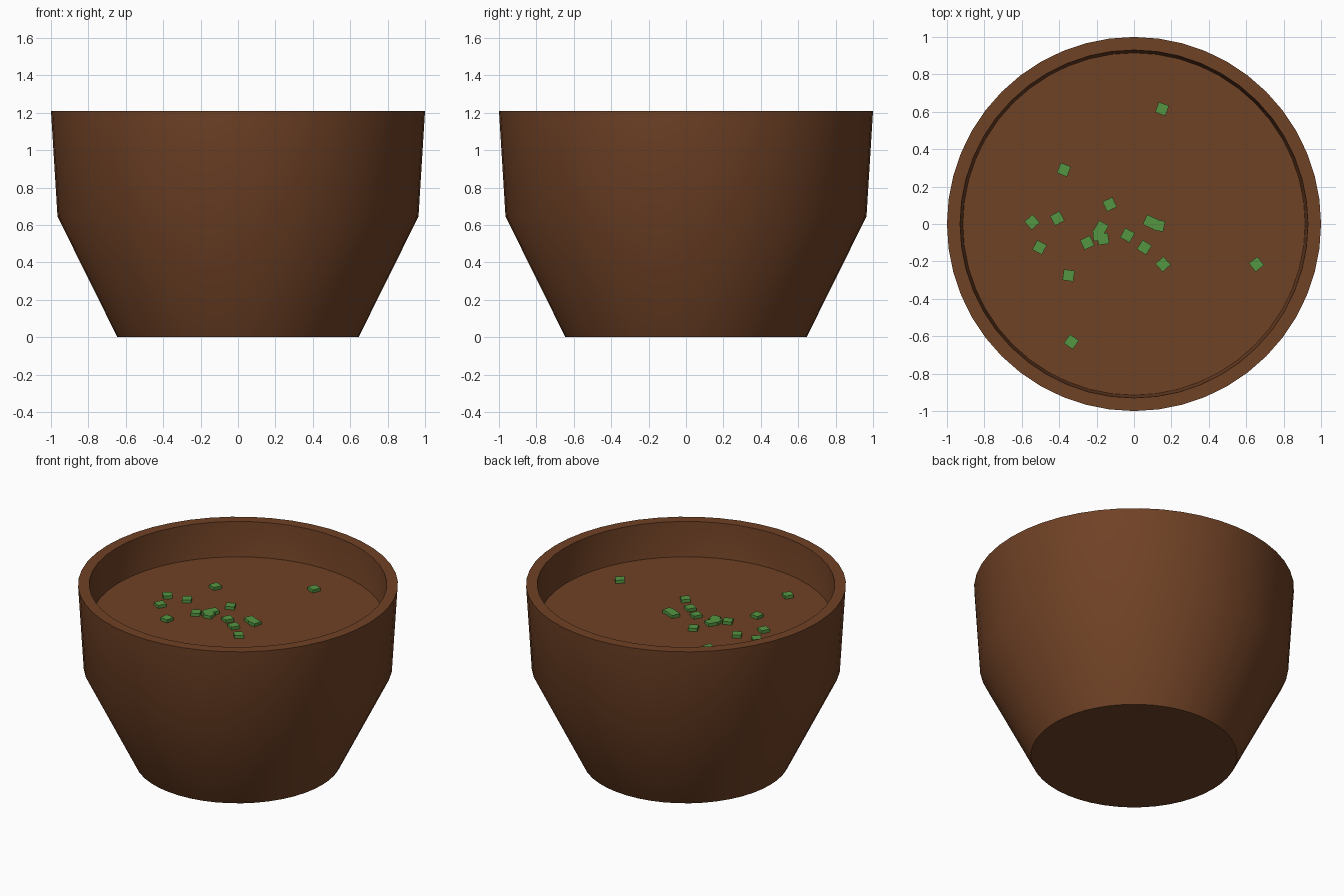
import bpy
import bmesh
import math
from mathutils import Matrix

SIDES = 48
SOUP_Z = 0.973

if "Cube" in bpy.data.objects:
    bpy.data.objects.remove(bpy.data.objects["Cube"])


def make_material(name, rgb):
    mat = bpy.data.materials.new(name)
    mat.use_nodes = True
    mat.diffuse_color = (*rgb, 1)
    mat.node_tree.nodes["Principled BSDF"].inputs["Base Color"].default_value = (*rgb, 1)
    return mat


def add_object(name, bm, mat, smooth=False):
    bmesh.ops.recalc_face_normals(bm, faces=bm.faces)
    mesh = bpy.data.meshes.new(name)
    bm.to_mesh(mesh)
    bm.free()
    mesh.materials.append(mat)
    obj = bpy.data.objects.new(name, mesh)
    bpy.context.collection.objects.link(obj)
    if smooth:
        bpy.ops.object.select_all(action="DESELECT")
        obj.select_set(True)
        bpy.context.view_layer.objects.active = obj
        bpy.ops.object.shade_smooth_by_angle(angle=math.radians(30))
    return obj


def lathe(name, profile, mat):
    """Turn a (radius, height) profile round z and cap both ends."""
    bm = bmesh.new()
    rings = []
    for r, z in profile:
        rings.append([bm.verts.new((r * math.cos(a), r * math.sin(a), z))
                      for a in (math.tau * i / SIDES for i in range(SIDES))])
    for low, high in zip(rings, rings[1:]):
        for i in range(SIDES):
            j = (i + 1) % SIDES
            bm.faces.new((low[i], low[j], high[j], high[i]))
    bm.faces.new(rings[0])
    bm.faces.new(rings[-1])
    return add_object(name, bm, mat, smooth=True)


brown = make_material("brown", (0.162, 0.054, 0.019))
green = make_material("herb green", (0.091, 0.305, 0.054))

# Bowl: outer wall, flat rim, inner wall and floor
lathe("bowl", [(0.645, 0), (0.965, 0.645), (1, 1.21),
               (0.93, 1.21), (0.895, 0.66), (0.6, 0.07)], brown)

# Soup: shallow disc just inside the wall
lathe("soup", [(0.905, SOUP_Z - 0.03), (0.917, SOUP_Z)], brown)

# Chopped herbs scattered on the soup: x, y, turn in degrees
herbs = [
    (0.15, 0.615, -20), (-0.375, 0.29, -22), (-0.13, 0.105, 25),
    (-0.41, 0.03, 28), (-0.545, 0.01, 42), (-0.505, -0.125, -28),
    (-0.25, -0.1, 25), (-0.175, -0.02, -30), (-0.19, -0.06, 5),
    (-0.165, -0.08, 8), (-0.035, -0.06, -28), (0.085, 0.012, -24),
    (0.133, -0.008, -12), (0.055, -0.125, -32), (0.155, -0.215, 42),
    (0.655, -0.215, 38), (-0.35, -0.275, -8), (-0.335, -0.63, -35),
]
for n, (x, y, turn) in enumerate(herbs, 1):
    bm = bmesh.new()
    place = (Matrix.Translation((x, y, SOUP_Z + 0.008))
             @ Matrix.Rotation(math.radians(turn), 4, "Z")
             @ Matrix.Diagonal((0.058, 0.058, 0.026, 1)))
    bmesh.ops.create_cube(bm, size=1, matrix=place)
    add_object(f"herb_piece_{n}", bm, green)
